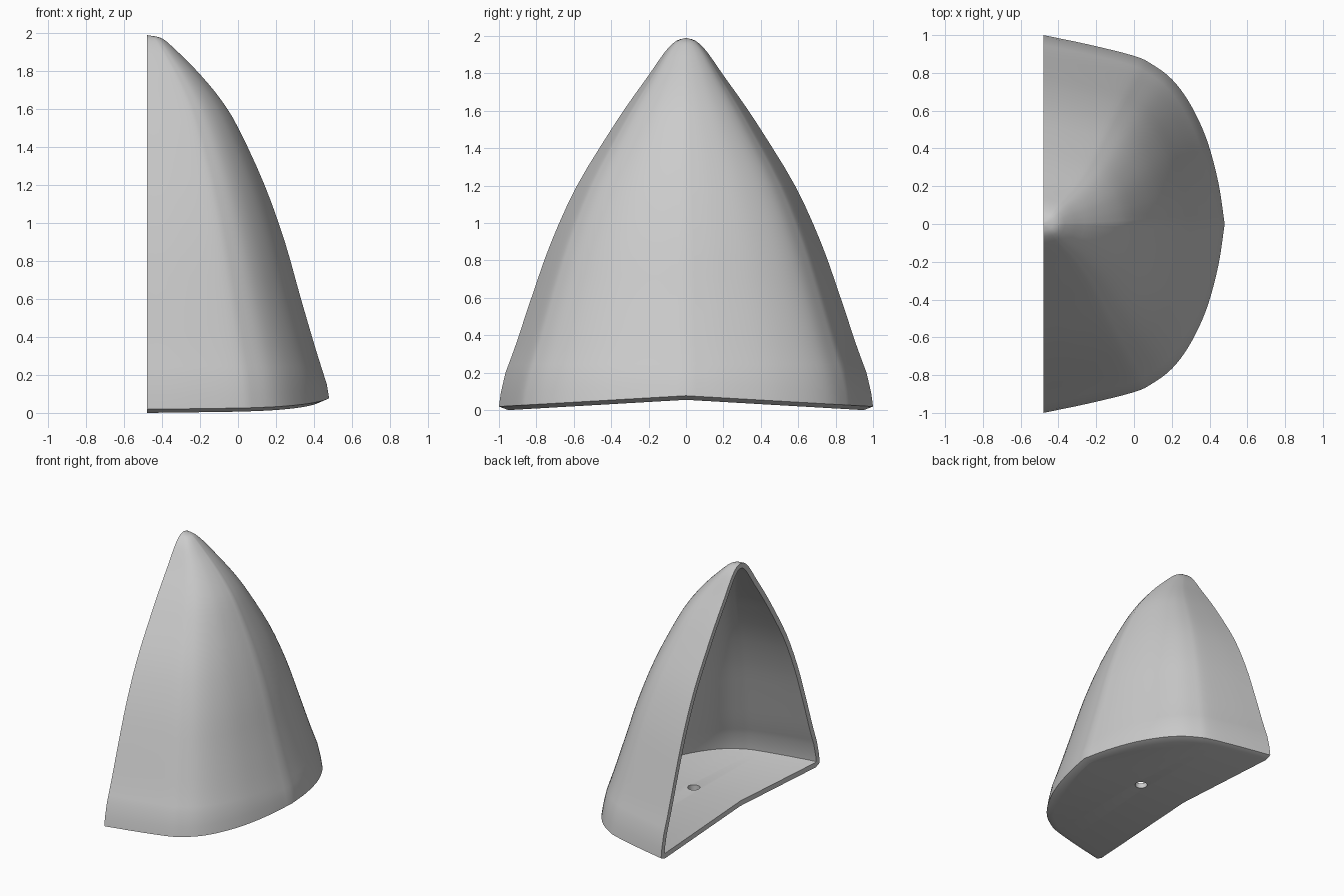
import bpy, bmesh
from mathutils import Vector

if "Cube" in bpy.data.objects:
    bpy.data.objects.remove(bpy.data.objects["Cube"], do_unlink=True)

BACK = -0.48        # plane of the open side
WALL = 0.04         # shell thickness
PEAK = 0.055        # height of the floor ridge


def smooth_path(points, steps):
    """Catmull-Rom curve through the points."""
    p = [Vector(q) for q in points]
    p = [2 * p[0] - p[1]] + p + [2 * p[-1] - p[-2]]
    out = []
    for a, b, c, d in zip(p, p[1:], p[2:], p[3:]):
        for k in range(steps):
            t = k / steps
            out.append(0.5 * (2 * b + (c - a) * t + (2 * a - 5 * b + 4 * c - d) * t ** 2
                              + (3 * b - a - 3 * c + d) * t ** 3))
    return out + [p[-2]]


def floor_height(y):
    return PEAK * (1 - abs(y) / 0.95)


# Half section as (depth, half width), mirrored into a full arch
half = smooth_path([(0, 1), (0.25, 0.95), (0.5, 0.89), (0.6, 0.845), (0.71, 0.765),
                    (0.81, 0.635), (0.9, 0.45), (0.965, 0.22), (1, 0)], 4)
arch = [(f, g) for f, g in half] + [(f, -g) for f, g in reversed(half[:-1])]
mid = len(half) - 1

# Wall profile as (height, half width, depth)
profile = smooth_path([(0.2, 0.965, 0.932), (0.35, 0.91, 0.885), (0.62, 0.82, 0.806),
                       (0.9, 0.72, 0.727), (1.2, 0.583, 0.62), (1.5, 0.40, 0.482),
                       (1.65, 0.30, 0.39), (1.78, 0.207, 0.283), (1.87, 0.145, 0.195),
                       (1.93, 0.10, 0.133), (1.975, 0.05, 0.075), (1.99, 0, 0)], 3)

bm = bmesh.new()


def add_row(width, depth, height):
    return [bm.verts.new((BACK + f * depth, g * width, height(g * width))) for f, g in arch]


# Bottom chamfer, lip and wall rows
rows = [add_row(0.95, 0.91, floor_height),
        add_row(1.0, 0.96, lambda y: floor_height(y) + 0.022),
        add_row(0.99, 0.948, lambda y: floor_height(y) + 0.095)]
rows += [add_row(w, d, lambda y, z=z: z) for z, w, d in profile[:-1]]
for low, high in zip(rows, rows[1:]):
    for j in range(len(arch) - 1):
        bm.faces.new((low[j], low[j + 1], high[j + 1], high[j]))
tip = bm.verts.new((BACK, 0, profile[-1][0]))
for a, b in zip(rows[-1], rows[-1][1:]):
    bm.faces.new((a, b, tip))

# Floor strips running from the rim to the central ridge
rim = rows[0]
ridge = [bm.verts.new((v.co.x, 0, PEAK)) for v in rim[:mid]] + [rim[mid]]
for side in (rim[:mid + 1], rim[:mid - 1:-1]):
    for j in range(mid):
        corners = [side[j], side[j + 1], ridge[j + 1], ridge[j]]
        bm.faces.new(list(dict.fromkeys(corners)))

bmesh.ops.recalc_face_normals(bm, faces=bm.faces[:])
bm.normal_update()
if tip.normal.z < 0:
    bmesh.ops.reverse_faces(bm, faces=bm.faces[:])
    bm.normal_update()

# Inner skin, kept flush with the open side
outer_faces = bm.faces[:]
open_edges = [e for e in bm.edges if e.is_boundary]
inner = {}
for v in bm.verts[:]:
    factor = min(v.calc_shell_factor(), 1.5)
    n = v.normal.copy()
    if v.is_boundary:
        n.x = 0
        n.normalize()
    inner[v] = v.co - n * WALL * factor
inner = {v: bm.verts.new(co) for v, co in inner.items()}
for face in outer_faces:
    bm.faces.new([inner[v] for v in reversed(face.verts)])
for e in open_edges:
    a, b = e.verts
    bm.faces.new((a, b, inner[b], inner[a]))
bmesh.ops.recalc_face_normals(bm, faces=bm.faces[:])

mesh = bpy.data.meshes.new("curved_shell")
bm.to_mesh(mesh)
bm.free()
shell = bpy.data.objects.new("curved_shell", mesh)
bpy.context.collection.objects.link(shell)

# Round drain hole through the floor
bpy.ops.mesh.primitive_cylinder_add(vertices=24, radius=0.045, depth=0.4,
                                    location=(-0.07, 0, 0.07))
cutter = bpy.context.object
cutter.name = "hole_cutter"
cutter.hide_render = True
bpy.ops.object.select_all(action="DESELECT")
shell.select_set(True)
bpy.context.view_layer.objects.active = shell
cut = shell.modifiers.new("hole", "BOOLEAN")
cut.operation = "DIFFERENCE"
cut.solver = "EXACT"
cut.object = cutter
bpy.ops.object.modifier_apply(modifier=cut.name)
bpy.data.objects.remove(cutter, do_unlink=True)

# Plain grey material
grey = bpy.data.materials.new("plain_grey")
grey.use_nodes = True
colour = (0.6, 0.6, 0.6, 1)
grey.diffuse_color = colour
grey.node_tree.nodes["Principled BSDF"].inputs["Base Color"].default_value = colour
shell.data.materials.clear()
shell.data.materials.append(grey)
bpy.ops.object.shade_smooth_by_angle(angle=0.5)
